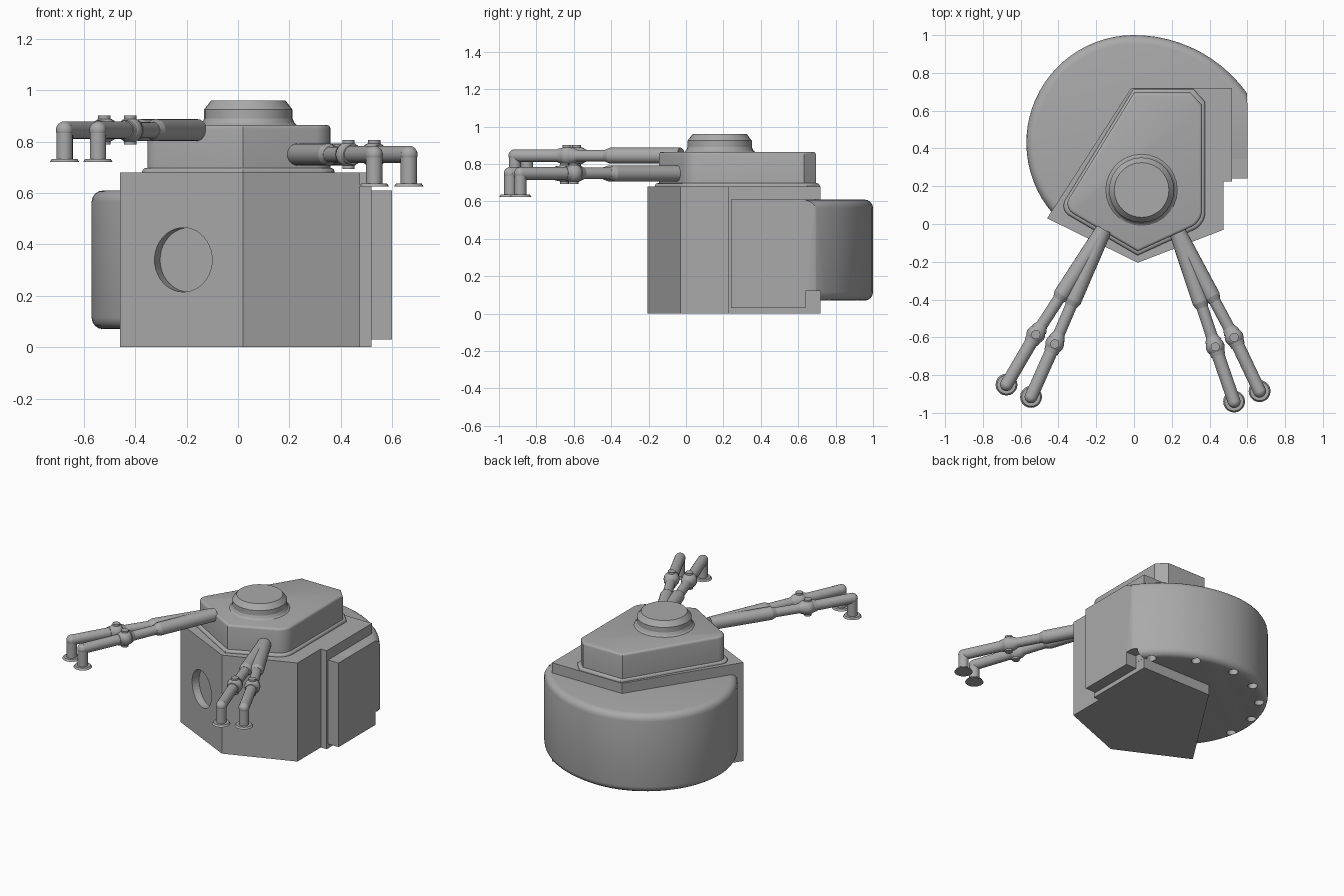
import bpy, bmesh
from math import cos, sin, radians
from mathutils import Vector, Matrix

if "Cube" in bpy.data.objects:
    bpy.data.objects.remove(bpy.data.objects["Cube"])

grey = bpy.data.materials.new("plain_grey")
grey.use_nodes = True
grey.diffuse_color = (0.4, 0.4, 0.4, 1)
grey.node_tree.nodes["Principled BSDF"].inputs["Base Color"].default_value = (0.4, 0.4, 0.4, 1)


def finish(name, bm, smooth=True):
    """Turn a bmesh into a named, shaded object."""
    bmesh.ops.recalc_face_normals(bm, faces=bm.faces)
    mesh = bpy.data.meshes.new(name)
    bm.to_mesh(mesh)
    bm.free()
    mesh.materials.append(grey)
    ob = bpy.data.objects.new(name, mesh)
    bpy.context.collection.objects.link(ob)
    if smooth:
        bpy.ops.object.select_all(action='DESELECT')
        ob.select_set(True)
        bpy.context.view_layer.objects.active = ob
        bpy.ops.object.shade_smooth_by_angle(angle=radians(35))
    return ob


def prism(outline, low, high):
    """Extrude a plan outline from one height to another."""
    bm = bmesh.new()
    base = bm.faces.new([bm.verts.new((x, y, low)) for x, y in outline])
    top = bmesh.ops.extrude_face_region(bm, geom=[base])
    bmesh.ops.translate(bm, vec=(0, 0, high - low),
                        verts=[g for g in top["geom"] if isinstance(g, bmesh.types.BMVert)])
    return bm


def bevel(bm, rule, width, segments):
    edges = [e for e in bm.edges if rule(*(v.co for v in e.verts))]
    bmesh.ops.bevel(bm, geom=edges, offset=width, segments=segments,
                    profile=0.5, affect='EDGES', clamp_overlap=True)


def rod(bm, a, b, r1, r2=None, sides=20):
    """Add a capped cylinder or cone between two points."""
    a, b = Vector(a), Vector(b)
    turn = (b - a).to_track_quat('Z', 'Y').to_matrix().to_4x4()
    bmesh.ops.create_cone(bm, cap_ends=True, segments=sides, radius1=r1,
                          radius2=r1 if r2 is None else r2, depth=(b - a).length,
                          matrix=Matrix.Translation((a + b) / 2) @ turn)


def ball(bm, centre, radius):
    bmesh.ops.create_uvsphere(bm, u_segments=20, v_segments=12, radius=radius,
                              matrix=Matrix.Translation(centre))


def box(bm, low, high):
    low, high = Vector(low), Vector(high)
    size = Matrix.Diagonal((high - low).to_4d())
    size[3][3] = 1
    bmesh.ops.create_cube(bm, size=1, matrix=Matrix.Translation((low + high) / 2) @ size)


def cut(target, cutter):
    cutter.hide_render = True
    cutter.hide_viewport = True
    mod = target.modifiers.new("cut", 'BOOLEAN')
    mod.object = cutter
    mod.solver = 'EXACT'


# Main body with a round recess in its front
left, tip = Vector((-0.46, 0.03, 0)), Vector((0.02, -0.205, 0))
body = finish("main_body", prism([left.xy, tip.xy, (0.475, -0.03), (0.475, 0.225), (0.52, 0.225),
                                  (0.52, 0.72), (-0.015, 0.72)], 0, 0.68), False)
along = (tip - left).normalized()
inward = Vector((-along.y, along.x, 0))
middle = left + along * 0.275 + Vector((0, 0, 0.34))
bm = bmesh.new()
rod(bm, middle - inward * 0.1, middle + inward * 0.05, 0.125, sides=40)
cut(body, finish("recess_cutter", bm, False))

# Rear drum, rounded at the rims and trimmed flat on one side
def rim(angle, inset=0.0):
    wide = angle < 90
    r, cy = (0.735, 0.265) if wide else (0.57, 0.43)
    r -= inset
    return (r * cos(radians(angle)), cy + r * sin(radians(angle)))

bm = prism([rim(a) for a in range(226, 25, -5)] + [(0.66, 0.3), (0.3, 0.3)], 0.07, 0.61)
bevel(bm, lambda p, q: abs(p.z - q.z) < 0.001, 0.045, 4)
cutline = bmesh.ops.bisect_plane(bm, geom=bm.verts[:] + bm.edges[:] + bm.faces[:],
                                 plane_co=(0.598, 0, 0), plane_no=(1, 0, 0), clear_outer=True)
bmesh.ops.holes_fill(bm, edges=[e for e in bm.edges if e.is_boundary])
drum = finish("rear_drum", bm)

# Small holes around the underside of the drum, and a corner notch
bm = bmesh.new()
for a in range(45, 210, 24):
    x, y = rim(a, 0.055)
    rod(bm, (x, y, 0), (x, y, 0.12), 0.03)
box(bm, (0.521, 0.64, 0), (0.7, 0.72, 0.12))
cut(drum, finish("drum_cutter", bm, False))

# Flat side panel
bm = bmesh.new()
box(bm, (0.5, 0.24, 0.03), (0.6, 0.64, 0.61))
finish("side_panel", bm, False)

# Upper housing with a flared foot
plan = [(0.02, -0.145), (0.36, 0.01), (0.36, 0.63), (0.3, 0.695), (0, 0.695), (-0.375, 0.085)]
def housing(name, scale, high, width):
    c = Vector((0.04, 0.28))
    bm = prism([c + (Vector(p) - c) * scale for p in plan], 0.68, high)
    bevel(bm, lambda p, q: abs(p.z - q.z) > 0.01 and -0.05 < p.y < 0.2, 0.06, 5)
    bevel(bm, lambda p, q: min(p.z, q.z) > high - 0.001, width, 3)
    finish(name, bm)

housing("upper_housing", 1.0, 0.865, 0.015)
housing("housing_foot", 1.05, 0.698, 0.015)

# Round cap on the housing
bm = bmesh.new()
profile = [(0.195, 0.86), (0.18, 0.873), (0.172, 0.89), (0.172, 0.925), (0.145, 0.96)]
for (r1, z1), (r2, z2) in zip(profile, profile[1:]):
    rod(bm, (0.04, 0.18, z1), (0.04, 0.18, z2), r1, r2, 28)
finish("top_cap", bm)

# Jointed stabiliser legs
def leg(name, start, knee, foot, z):
    bm = bmesh.new()
    s, k, f = (Vector((*p, z)) for p in (start, knee, foot))
    d, shin = (k - s).normalized(), (f - k).normalized()
    collar = s.lerp(k, 0.62)
    rod(bm, s, collar, 0.043)
    rod(bm, collar, collar + d * 0.03, 0.043, 0.032)
    rod(bm, collar, k, 0.031)
    # knee: two collars, ball and pin
    rod(bm, k - d * 0.06, k - d * 0.03, 0.031, 0.045)
    ball(bm, k, 0.05)
    rod(bm, k, k + shin * 0.05, 0.046, 0.038)
    rod(bm, k - Vector((0, 0, 0.056)), k + Vector((0, 0, 0.056)), 0.024)
    # shin, elbow and foot plate
    rod(bm, k, f, 0.034)
    ball(bm, f, 0.034)
    rod(bm, f, f - Vector((0, 0, 0.125)), 0.032)
    rod(bm, f - Vector((0, 0, 0.125)), f - Vector((0, 0, 0.113)), 0.058, 0.05)
    finish(name, bm)

leg("right_outer_leg", (-0.16, -0.03), (-0.52, -0.585), (-0.675, -0.85), 0.845)
leg("right_inner_leg", (-0.16, -0.03), (-0.42, -0.635), (-0.545, -0.915), 0.845)
leg("left_inner_leg", (0.225, -0.03), (0.43, -0.65), (0.53, -0.94), 0.75)
leg("left_outer_leg", (0.225, -0.03), (0.53, -0.6), (0.665, -0.885), 0.75)
